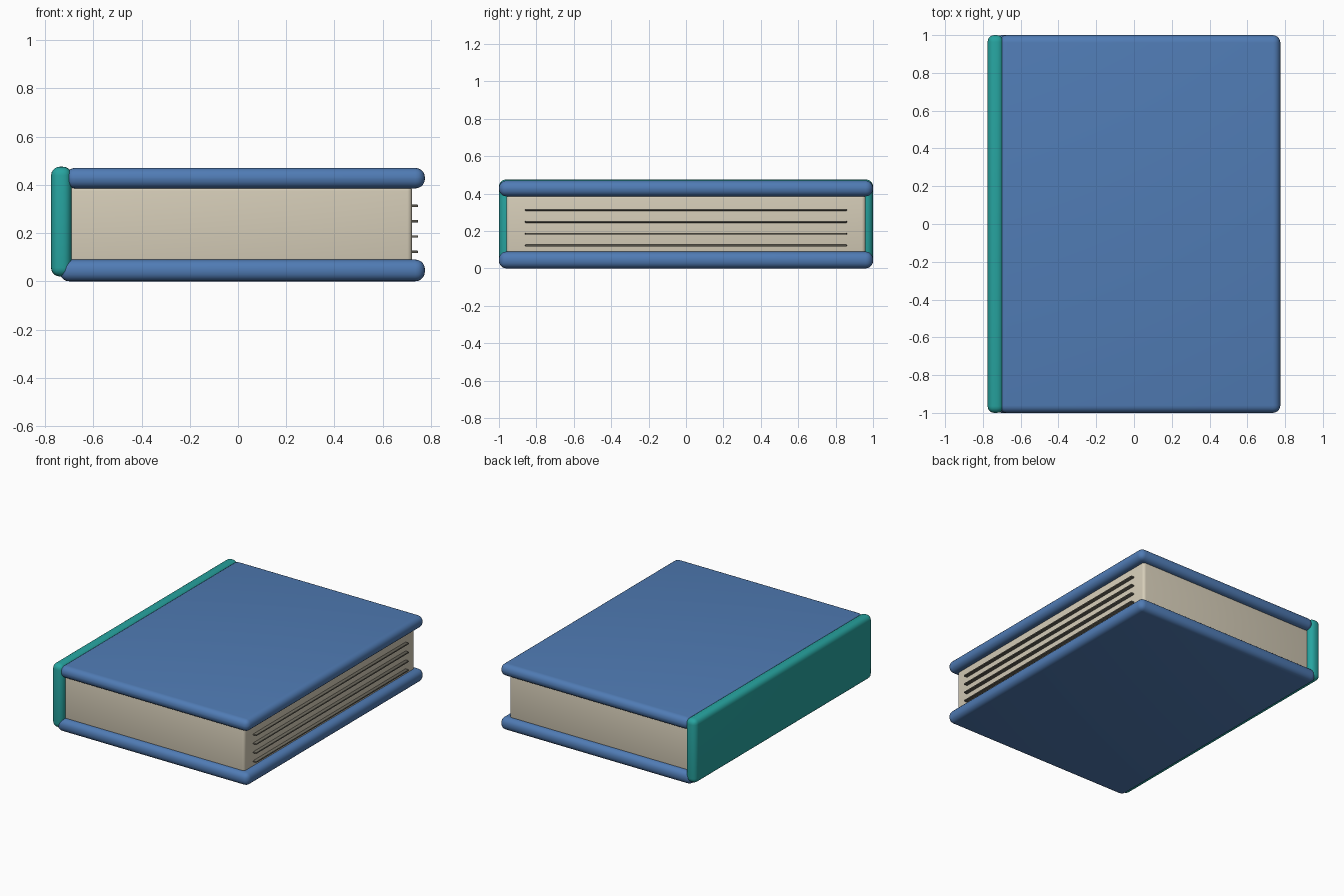
import bpy
import math

cube = bpy.data.objects.get("Cube")
if cube:
    bpy.data.objects.remove(cube, do_unlink=True)


def material(name, rgb):
    mat = bpy.data.materials.new(name)
    mat.use_nodes = True
    colour = (*rgb, 1.0)
    mat.diffuse_color = colour
    mat.node_tree.nodes["Principled BSDF"].inputs["Base Color"].default_value = colour
    return mat


def rounded_box(name, x, y, z, radius, segments, mat):
    """Box between the (min, max) pairs, with rounded edges."""
    bpy.ops.mesh.primitive_cube_add(size=1, location=[sum(r) / 2 for r in (x, y, z)])
    obj = bpy.context.object
    obj.name = name
    obj.scale = [r[1] - r[0] for r in (x, y, z)]
    bpy.ops.object.transform_apply(location=False, rotation=False, scale=True)
    bevel = obj.modifiers.new("rounded_edges", 'BEVEL')
    bevel.width = radius
    bevel.segments = segments
    bevel.limit_method = 'NONE'
    bpy.ops.object.modifier_apply(modifier=bevel.name)
    bpy.ops.object.shade_smooth_by_angle(angle=math.radians(35))
    obj.data.materials.append(mat)
    return obj


blue = material("cover_blue", (0.08, 0.20, 0.46))
teal = material("spine_teal", (0.02, 0.37, 0.35))
cream = material("paper_cream", (0.67, 0.61, 0.48))
brown = material("page_line_grey", (0.15, 0.14, 0.11))

# Hard covers and the spine that joins them
full = (-1.0, 1.0)
rounded_box("bottom_cover", (-0.74, 0.775), full, (0.0, 0.09), 0.04, 5, blue)
rounded_box("top_cover", (-0.715, 0.775), full, (0.385, 0.47), 0.04, 5, blue)
rounded_box("spine", (-0.775, -0.69), full, (0.02, 0.475), 0.036, 5, teal)

# Block of pages
rounded_box("page_block", (-0.73, 0.722), (-0.96, 0.96), (0.075, 0.395), 0.02, 4, cream)

# Thin raised lines along the open edge of the pages
for i in range(4):
    z = 0.122 + i * 0.0635
    rounded_box(f"page_line_{i + 1}", (0.70, 0.747), (-0.86, 0.86),
                (z - 0.005, z + 0.005), 0.003, 2, brown)
